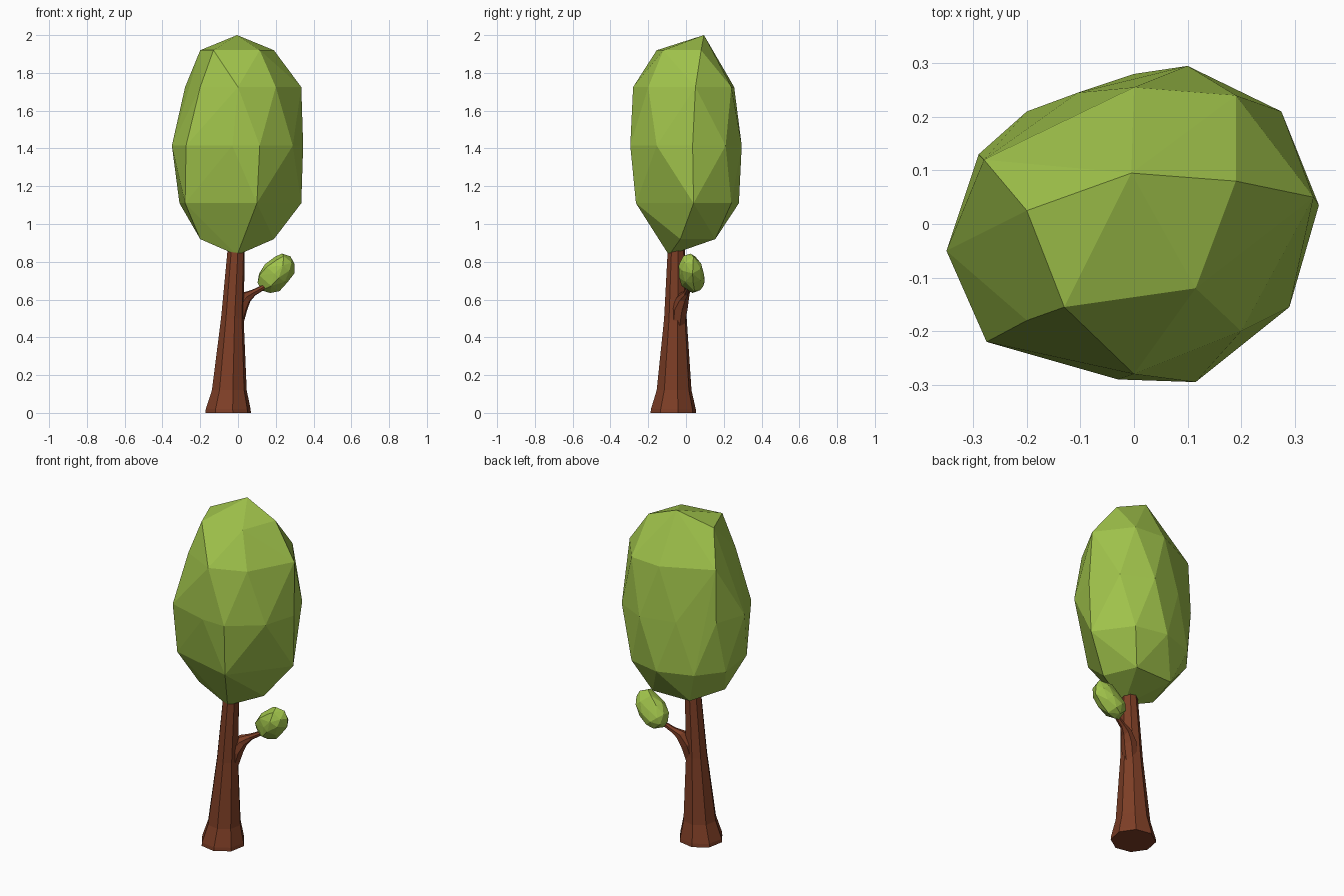
import bpy, bmesh, math
from mathutils import Matrix, Vector

if "Cube" in bpy.data.objects:
    bpy.data.objects.remove(bpy.data.objects["Cube"])


def material(name, rgb):
    m = bpy.data.materials.new(name)
    m.diffuse_color = (*rgb, 1.0)
    m.use_nodes = True
    m.node_tree.nodes["Principled BSDF"].inputs["Base Color"].default_value = m.diffuse_color
    return m


GREEN = material("leaf green", (0.352, 0.546, 0.070))
BROWN = material("bark brown", (0.205, 0.048, 0.019))


def finish(bm, name, mat):
    bmesh.ops.recalc_face_normals(bm, faces=bm.faces)
    mesh = bpy.data.meshes.new(name)
    bm.to_mesh(mesh)
    bm.free()
    mesh.materials.append(mat)
    obj = bpy.data.objects.new(name, mesh)
    bpy.context.collection.objects.link(obj)
    return obj


# Canopy levels, faceted irregular egg: height, then (x, y) corners
LEVELS = [
    (2.00, [(-.005, .095)]),
    (1.92, [(.19, .08), (-.20, .025), (-.13, -.155), (.115, -.12)]),
    (1.725, [(.335, .05), (.19, .24), (0, .255), (-.28, .12),
             (-.20, -.18), (0, -.28), (.20, -.20)]),
    (1.415, [(.345, .035), (.275, .21), (.10, .295), (-.105, .245), (-.29, .13),
             (-.35, -.05), (-.275, -.22), (-.03, -.29), (.115, -.295), (.29, -.155)]),
    (1.11, [(.335, .04), (.19, .24), (0, .28), (-.20, .21),
            (-.31, .07), (-.28, -.17), (.10, -.265)]),
    (0.92, [(.19, -.03), (.11, .155), (-.13, .15), (-.20, -.08)]),
    (0.835, [(-.005, -.09)]),
]


def foliage(name, matrix):
    bm = bmesh.new()
    for z, ring in LEVELS:
        for x, y in ring:
            bm.verts.new((x, y, z))
    hull = bmesh.ops.convex_hull(bm, input=bm.verts[:])
    loose = [v for v in bm.verts if not v.link_faces]
    bmesh.ops.delete(bm, geom=loose, context='VERTS')
    bm.transform(matrix)
    return finish(bm, name, GREEN)


def tube(name, path, sides, level=False):
    """Loft rings of (x, y, z, radius); level rings stay horizontal."""
    bm = bmesh.new()
    pts = [Vector(p[:3]) for p in path]
    rings = []
    for i, p in enumerate(pts):
        d = pts[min(i + 1, len(pts) - 1)] - pts[max(i - 1, 0)]
        side = Vector((0, 1, 0))
        up = Vector((1, 0, 0)) if level else d.normalized().cross(side).normalized()
        ring = []
        for k in range(sides):
            a = 2 * math.pi * k / sides + 0.2
            ring.append(bm.verts.new(p + path[i][3] * (math.cos(a) * up + math.sin(a) * side)))
        rings.append(ring)
    for a, b in zip(rings, rings[1:]):
        for k in range(sides):
            n = (k + 1) % sides
            bm.faces.new((a[k], a[n], b[n], b[k]))
    bm.faces.new(rings[0])
    bm.faces.new(rings[-1])
    return finish(bm, name, BROWN)


# Main canopy
foliage("canopy", Matrix.Identity(4))

# Small leaf cluster: reduced, tilted copy of the canopy shape
foliage("leaf_cluster",
        Matrix.Translation((.202, .03, .738))
        @ Matrix.Rotation(math.radians(40), 4, 'Y')
        @ Matrix.Rotation(math.radians(6), 4, 'X')
        @ Matrix.Diagonal((.22, .225, .2, 1))
        @ Matrix.Translation((0, 0, -1.4175)))

# Leaning trunk with flared foot
tube("trunk", [(-.052, -.067, 0, .123), (-.052, -.067, .02, .121),
               (-.046, -.063, .12, .094), (-.03, -.056, .5, .061),
               (-.009, -.051, .875, .046)], 8, level=True)

# Side branch
tube("branch", [(-.015, -.045, .46, .040), (.008, -.032, .56, .045),
                (.042, -.015, .612, .033), (.082, .003, .636, .018),
                (.14, .018, .668, .013)], 7)
